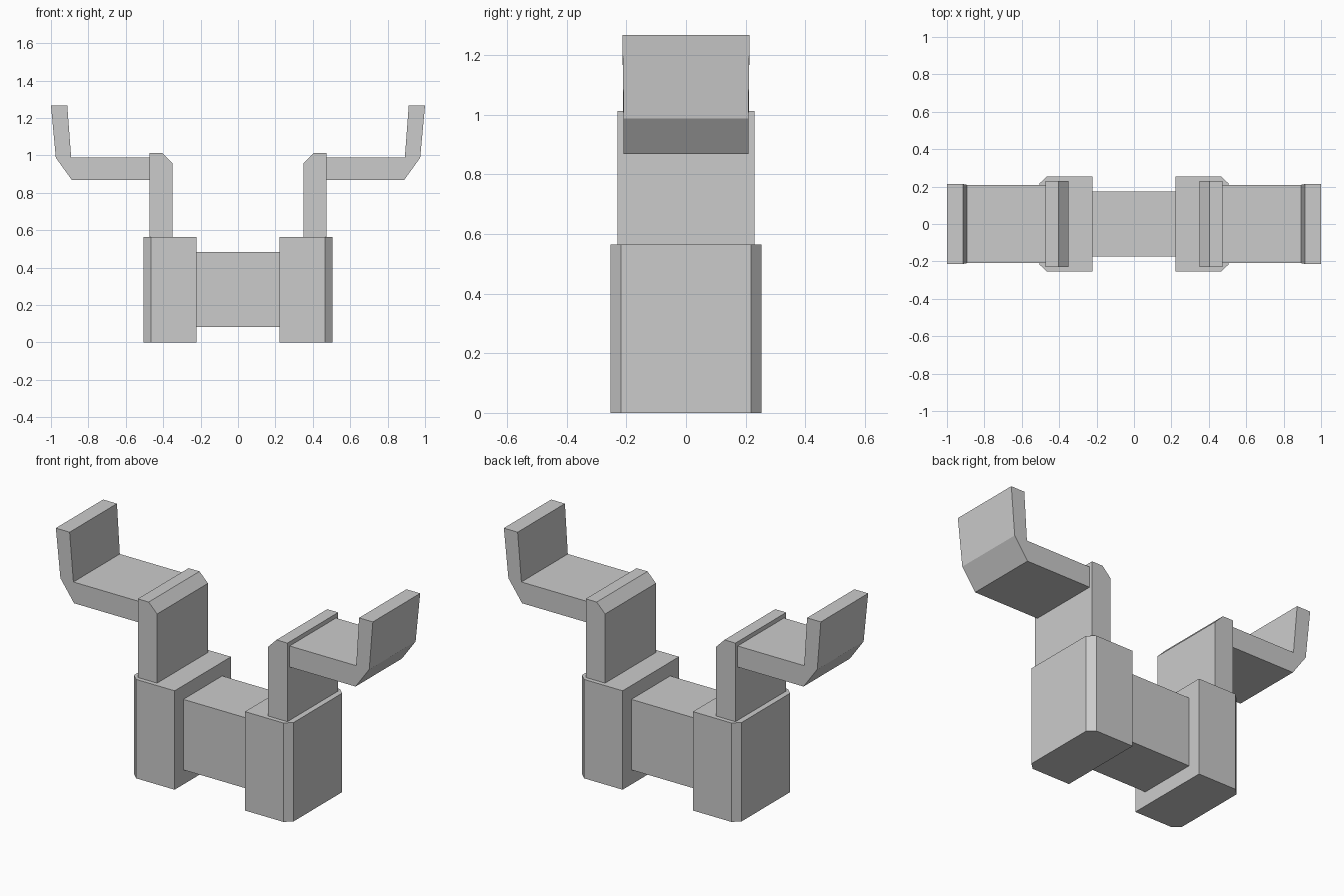
import bpy, bmesh
from mathutils import Vector

if "Cube" in bpy.data.objects:
    bpy.data.objects.remove(bpy.data.objects["Cube"])


def finish(name, bm, mirrored):
    bmesh.ops.recalc_face_normals(bm, faces=bm.faces)
    mesh = bpy.data.meshes.new(name)
    bm.to_mesh(mesh)
    bm.free()
    obj = bpy.data.objects.new(name, mesh)
    bpy.context.collection.objects.link(obj)
    if mirrored:
        mod = obj.modifiers.new("Mirror", "MIRROR")
        mod.use_axis[0] = True
        mod.use_mirror_merge = False
    return obj


def prism(name, points, direction, mirrored=True, flare=None):
    """Extrude a flat outline along a direction; flare = (z limit, y scale)."""
    bm = bmesh.new()
    face = bm.faces.new([bm.verts.new(p) for p in points])
    ext = bmesh.ops.extrude_face_region(bm, geom=[face])
    verts = [v for v in ext["geom"] if isinstance(v, bmesh.types.BMVert)]
    bmesh.ops.translate(bm, verts=verts, vec=Vector(direction))
    if flare:
        for v in bm.verts:
            if v.co.z > flare[0]:
                v.co.y *= flare[1]
    return finish(name, bm, mirrored)


# Central bar joining the two blocks
prism("center_bar",
      [(-0.225, -0.175, 0.083), (0.225, -0.175, 0.083),
       (0.225, 0.175, 0.083), (-0.225, 0.175, 0.083)],
      (0, 0, 0.402), mirrored=False)

# Base blocks with chamfered outer corners
outline = [(0.222, -0.254), (0.465, -0.254), (0.504, -0.218),
           (0.504, 0.218), (0.465, 0.254), (0.222, 0.254)]
prism("base_block", [(x, y, 0) for x, y in outline], (0, 0, 0.564))

# Uprights with a chamfered inner top edge
outline = [(0.35, 0.564), (0.472, 0.564), (0.472, 1.012),
           (0.403, 1.012), (0.35, 0.958)]
prism("upright", [(x, -0.229, z) for x, z in outline], (0, 0.458, 0))

# Bent arms, slightly wider at the tips
outline = [(0.472, 0.868), (0.888, 0.868), (0.974, 0.988), (1.0, 1.268),
           (0.913, 1.268), (0.892, 0.988), (0.472, 0.988)]
prism("bent_arm", [(x, -0.209, z) for x, z in outline], (0, 0.418, 0),
      flare=(1.2, 1.02))
